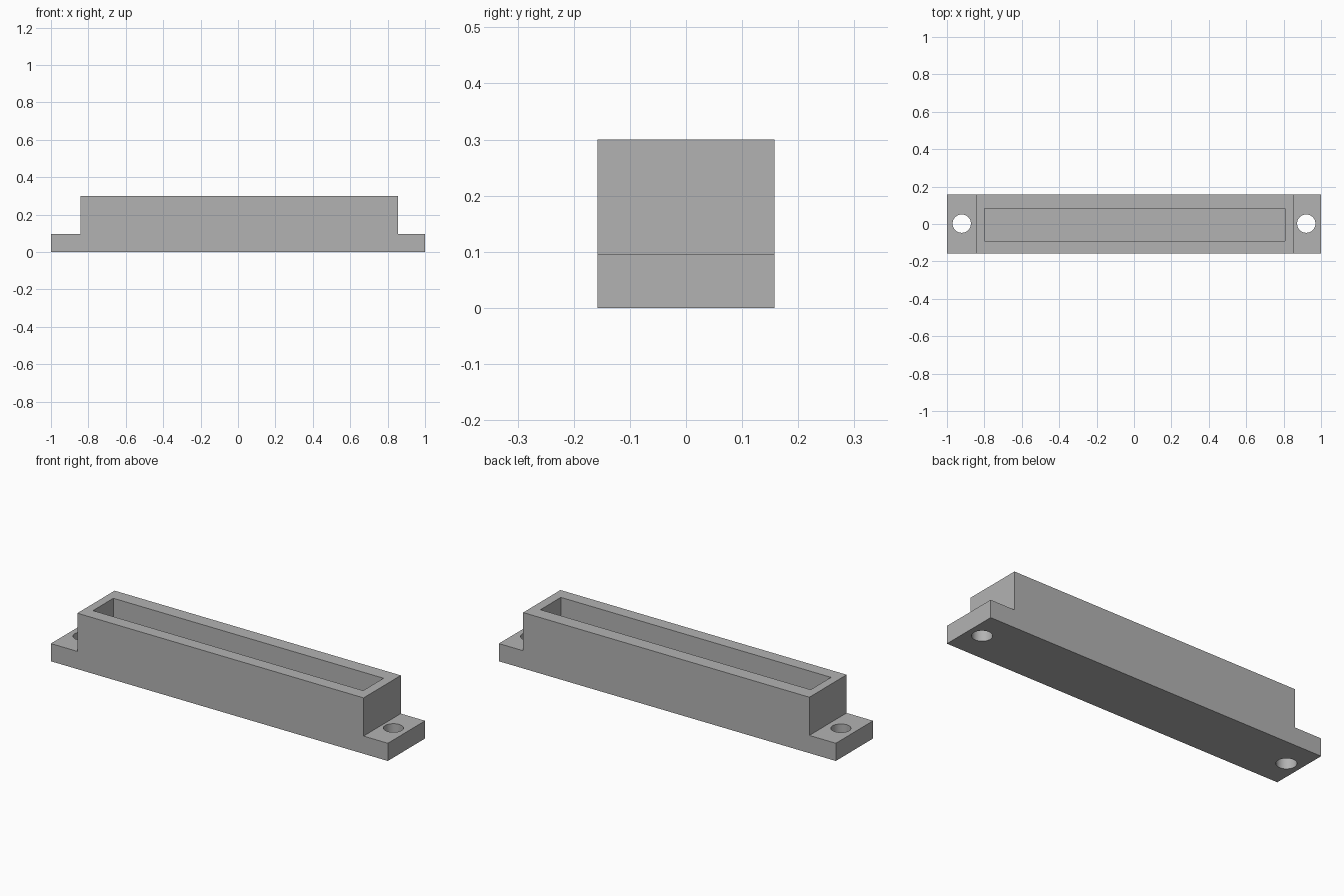
import bpy, bmesh

default = bpy.data.objects.get("Cube")
if default:
    bpy.data.objects.remove(default)

WIDTH = 0.158      # half depth of the housing
FLANGE = 0.095     # flange thickness, also the slot floor
TOP = 0.3

grey = bpy.data.materials.new("plain grey")
grey.use_nodes = True
colour = (0.45, 0.45, 0.45, 1)
grey.diffuse_color = colour
grey.node_tree.nodes["Principled BSDF"].inputs["Base Color"].default_value = colour


def add_object(name, bm):
    bmesh.ops.recalc_face_normals(bm, faces=bm.faces)
    mesh = bpy.data.meshes.new(name)
    bm.to_mesh(mesh)
    bm.free()
    mesh.materials.append(grey)
    obj = bpy.data.objects.new(name, mesh)
    bpy.context.collection.objects.link(obj)
    return obj


def cut(target, cutter):
    """Subtract the cutter from the target, then discard it."""
    cutter.hide_render = True
    mod = target.modifiers.new("cut", 'BOOLEAN')
    mod.operation = 'DIFFERENCE'
    mod.solver = 'EXACT'
    mod.object = cutter
    bpy.context.view_layer.objects.active = target
    bpy.ops.object.modifier_apply(modifier=mod.name)
    bpy.data.objects.remove(cutter)


# Stepped side profile extruded through the depth: raised body and end flanges
bm = bmesh.new()
profile = [(-1, 0), (1, 0), (1, FLANGE), (0.856, FLANGE), (0.856, TOP),
           (-0.843, TOP), (-0.843, FLANGE), (-1, FLANGE)]
face = bm.faces.new([bm.verts.new((x, -WIDTH, z)) for x, z in profile])
side = bmesh.ops.extrude_face_region(bm, geom=[face])
bmesh.ops.translate(bm, vec=(0, 2 * WIDTH, 0),
                    verts=[v for v in side["geom"] if isinstance(v, bmesh.types.BMVert)])
housing = add_object("slotted_housing", bm)

# Long open slot in the top
bm = bmesh.new()
bmesh.ops.create_cube(bm, size=1)
bmesh.ops.scale(bm, vec=(1.604, 0.173, 0.4), verts=bm.verts)
bmesh.ops.translate(bm, vec=(0.004, -0.0035, FLANGE + 0.2), verts=bm.verts)
cut(housing, add_object("slot_cutter", bm))

# Screw hole through each flange
for x in (-0.921, 0.921):
    bm = bmesh.new()
    bmesh.ops.create_cone(bm, cap_ends=True, segments=48, radius1=0.049,
                          radius2=0.049, depth=0.5)
    bmesh.ops.translate(bm, vec=(x, 0.002, 0.05), verts=bm.verts)
    cut(housing, add_object("hole_cutter", bm))

# Smooth hole walls, sharp edges elsewhere
housing.select_set(True)
bpy.context.view_layer.objects.active = housing
bpy.ops.object.shade_smooth_by_angle(angle=0.5)
